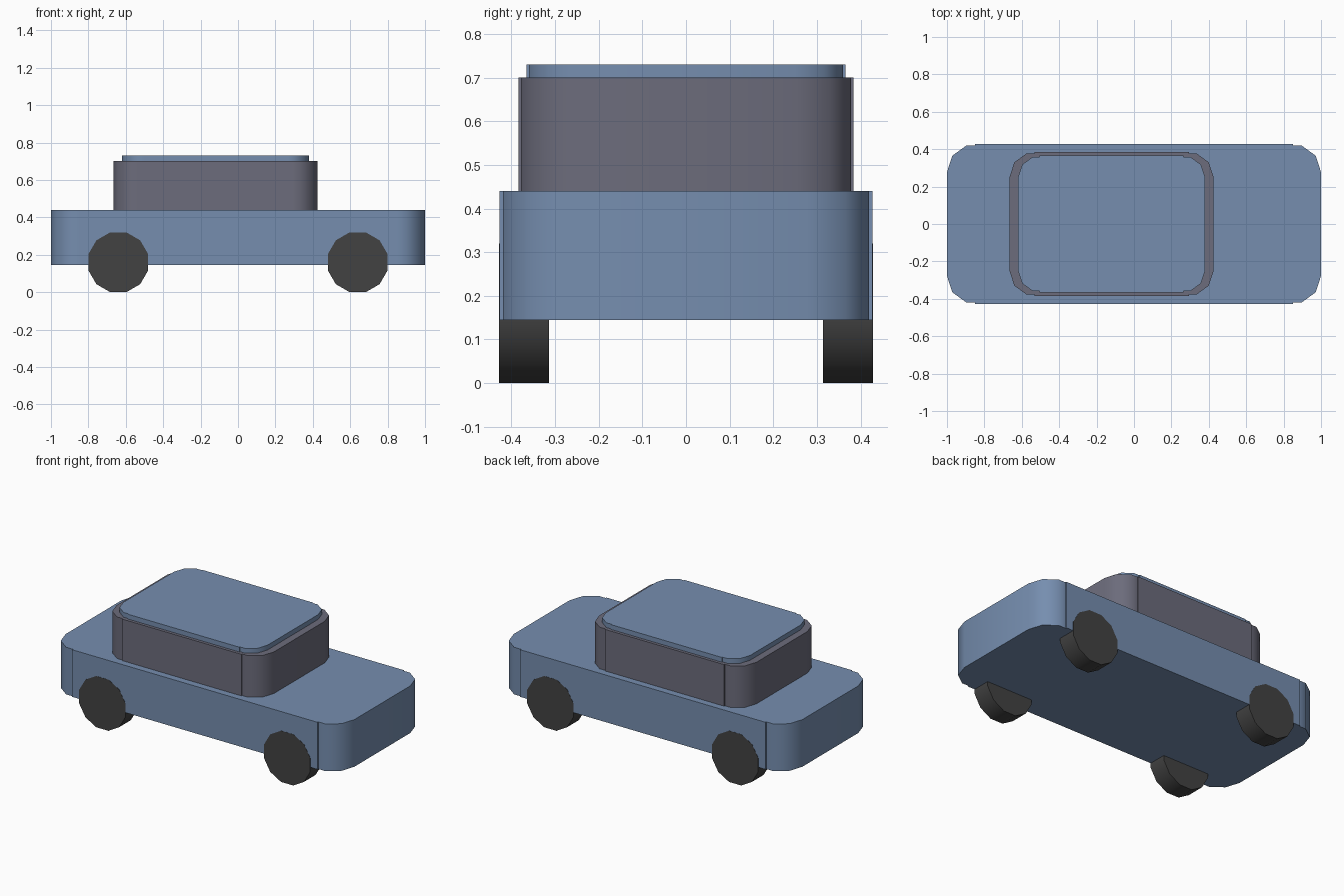
import bpy, bmesh
from math import cos, sin, pi, radians

if "Cube" in bpy.data.objects:
    bpy.data.objects.remove(bpy.data.objects["Cube"])


def material(name, rgb):
    m = bpy.data.materials.new(name)
    m.diffuse_color = (*rgb, 1)
    m.use_nodes = True
    m.node_tree.nodes["Principled BSDF"].inputs["Base Color"].default_value = m.diffuse_color
    return m


BLUE = material("blue_paint", (0.18, 0.27, 0.43))
GLASS = material("grey_glass", (0.15, 0.15, 0.20))
RUBBER = material("dark_rubber", (0.055, 0.055, 0.055))


def prism(name, outline, place, depth, mat):
    """Extrude a closed 2D outline along the given depth vector."""
    bm = bmesh.new()
    face = bm.faces.new([bm.verts.new(place(u, v)) for u, v in outline])
    ext = bmesh.ops.extrude_face_region(bm, geom=[face])["geom"]
    bmesh.ops.translate(bm, vec=depth,
                        verts=[g for g in ext if isinstance(g, bmesh.types.BMVert)])
    bmesh.ops.recalc_face_normals(bm, faces=bm.faces)
    me = bpy.data.meshes.new(name)
    bm.to_mesh(me)
    bm.free()
    me.materials.append(mat)
    ob = bpy.data.objects.new(name, me)
    bpy.context.collection.objects.link(ob)
    bpy.context.view_layer.objects.active = ob
    ob.select_set(True)
    bpy.ops.object.shade_smooth_by_angle(angle=radians(40))
    ob.select_set(False)
    return ob


def rounded_outline(hx, hy, r):
    """Rectangle whose corners follow a ten-sided cylinder of radius r."""
    s, c = r * sin(2 * pi / 5), r * cos(2 * pi / 5)
    cx, cy = hx - r, hy - r
    corner = [(hx, cy), (cx + r * cos(pi / 5), cy + r * sin(pi / 5)),
              (cx + c, cy + s), (cx, cy + s), (cx, hy)]
    half = corner + [(-x, y) for x, y in reversed(corner)]
    return half + [(x, -y) for x, y in reversed(half)]


def slab(name, x, hx, hy, r, z0, z1, mat):
    prism(name, rounded_outline(hx, hy, r),
          lambda u, v: (x + u, v, z0), (0, 0, z1 - z0), mat)


# Body, glasshouse and roof
slab("body", 0, 1.0, 0.427, 0.15, 0.145, 0.44, BLUE)
slab("cabin", -0.12, 0.545, 0.384, 0.132, 0.44, 0.70, GLASS)
slab("roof", -0.12, 0.50, 0.365, 0.115, 0.70, 0.73, BLUE)

# Four wheels, flush with the body sides
R, SIDES = 0.16 / cos(pi / 12), 12
ring = [(R * cos((i + 0.5) * 2 * pi / SIDES), R * sin((i + 0.5) * 2 * pi / SIDES))
        for i in range(SIDES)]
for end, x in (("rear", -0.64), ("front", 0.64)):
    for side, s in (("right", -1), ("left", 1)):
        prism(f"{end}_{side}_wheel", ring,
              lambda u, v: (x + u, s * 0.428, 0.16 + v), (0, -s * 0.114, 0), RUBBER)
